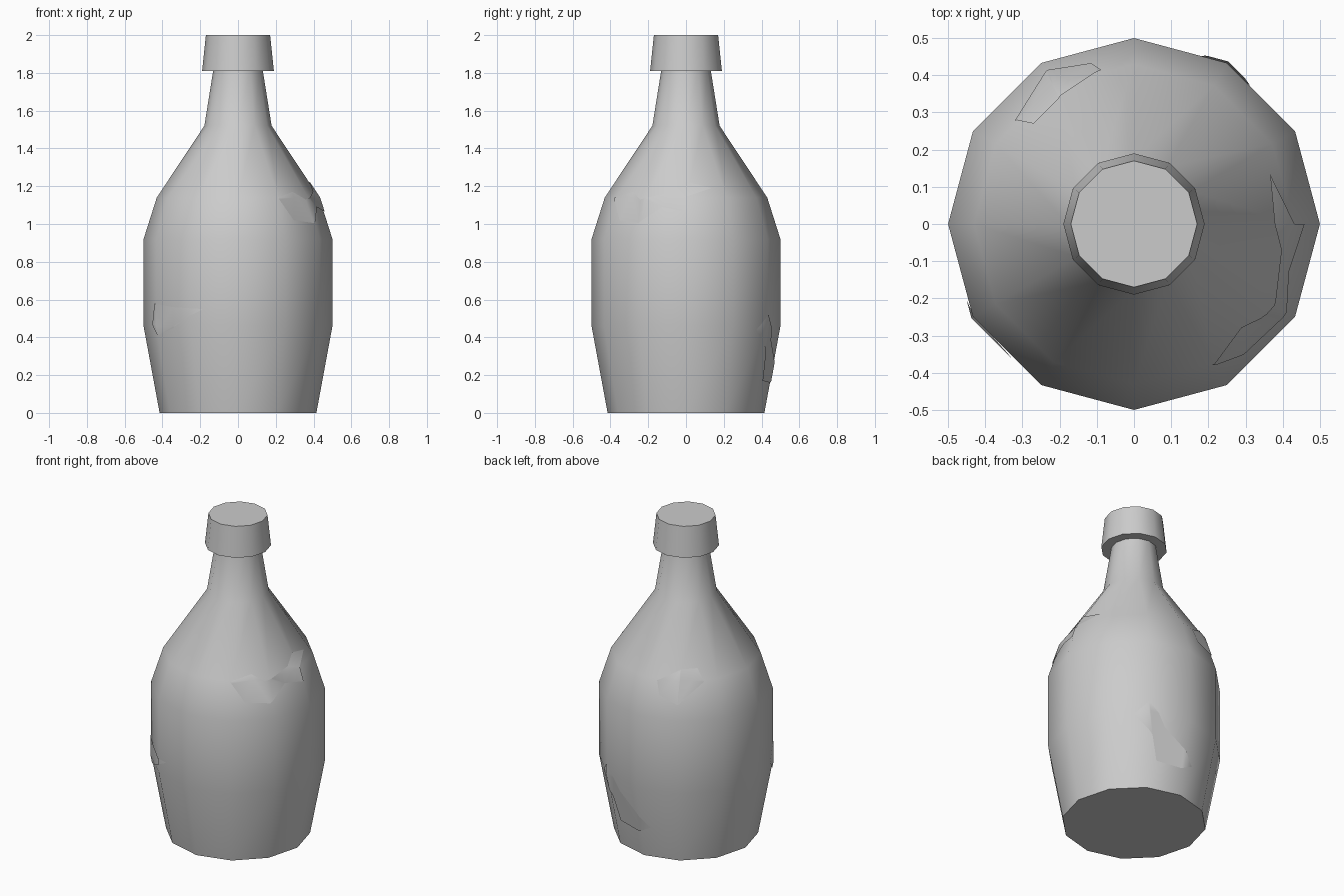
import bpy, bmesh
from math import cos, sin, pi, radians
from mathutils import Vector

if "Cube" in bpy.data.objects:
    bpy.data.objects.remove(bpy.data.objects["Cube"])

SIDES = 12
STEP = 2 * pi / SIDES
BODY = [(0.415, 0), (0.5, 0.46), (0.5, 0.92), (0.43, 1.14),
        (0.178, 1.52), (0.13, 1.82)]
CAP = [(0.12, 1.81), (0.19, 1.81), (0.17, 2.0)]


def finish(name, bm, smooth=True):
    mesh = bpy.data.meshes.new(name)
    bm.to_mesh(mesh)
    bm.free()
    ob = bpy.data.objects.new(name, mesh)
    bpy.context.collection.objects.link(ob)
    if smooth:
        bpy.ops.object.select_all(action='DESELECT')
        ob.select_set(True)
        bpy.context.view_layer.objects.active = ob
        bpy.ops.object.shade_smooth_by_angle(angle=radians(40))
    return ob


def lathe(name, profile):
    bm = bmesh.new()
    rings = [[bm.verts.new((r * cos(i * STEP), r * sin(i * STEP), z))
              for i in range(SIDES)] for r, z in profile]
    for a, b in zip(rings, rings[1:]):
        for i in range(SIDES):
            j = (i + 1) % SIDES
            bm.faces.new((a[i], a[j], b[j], b[i]))
    bm.faces.new(rings[0][::-1])
    bm.faces.new(rings[-1])
    return finish(name, bm)


def on_body(angle, z, lift=0.005):
    """Point just above the faceted body at an angle and height."""
    for (r0, z0), (r1, z1) in zip(BODY, BODY[1:]):
        if z <= z1:
            r = r0 + (r1 - r0) * (z - z0) / (z1 - z0)
            break
    r = (r + lift) * cos(STEP / 2) / cos(angle % STEP - STEP / 2)
    return Vector((r * cos(angle), r * sin(angle), z))


def patch(name, outline):
    """Flat outline (degrees, height) cut at the body edges and wrapped on."""
    bm = bmesh.new()
    bm.faces.new([bm.verts.new((radians(a), z, 0)) for a, z in outline])
    bmesh.ops.recalc_face_normals(bm, faces=bm.faces)
    if bm.faces[:][0].normal.z < 0:
        bmesh.ops.reverse_faces(bm, faces=bm.faces)
    bmesh.ops.triangulate(bm, faces=bm.faces)
    cuts = [((i * STEP, 0, 0), (1, 0, 0)) for i in range(-3, 10)]
    cuts += [((0, z, 0), (0, 1, 0)) for r, z in BODY[1:-1]]
    for co, no in cuts:
        bmesh.ops.bisect_plane(bm, geom=bm.verts[:] + bm.edges[:] + bm.faces[:],
                               dist=1e-5, plane_co=co, plane_no=no)
    for v in bm.verts:
        v.co = on_body(v.co.x, v.co.y)
    return finish(name, bm)


# Bottle and cap
lathe("bottle_body", BODY)
lathe("bottle_cap", CAP)

# Thin round inlay on the cap
bm = bmesh.new()
bmesh.ops.create_circle(bm, cap_ends=True, segments=SIDES, radius=0.088)
bmesh.ops.translate(bm, verts=bm.verts, vec=(0, 0, 2.001))
finish("cap_disc", bm, smooth=False)

# Worn patches on the shoulder and lower body
patch("shoulder_patch_right", [
    (-61, 1.14), (-50, 1.02), (-32, 1.005), (-17, 1.09), (0, 1.065),
    (0, 1.145), (20, 1.19), (0, 1.225), (-10, 1.17), (-34, 1.13), (-44, 1.17)])
patch("shoulder_patch_back", [
    (102, 1.13), (105, 1.05), (119, 1.01), (139, 1.13), (135, 1.2), (121, 1.2)])
patch("lower_patch_back", [
    (50, 0.44), (63, 0.32), (67, 0.17), (88, 0.16), (98, 0.2),
    (88, 0.28), (72, 0.38), (67, 0.455), (60, 0.52)])
patch("lower_patch_left", [
    (208, 0.58), (203, 0.47), (211, 0.41), (225, 0.45), (248, 0.55), (225, 0.56)])
